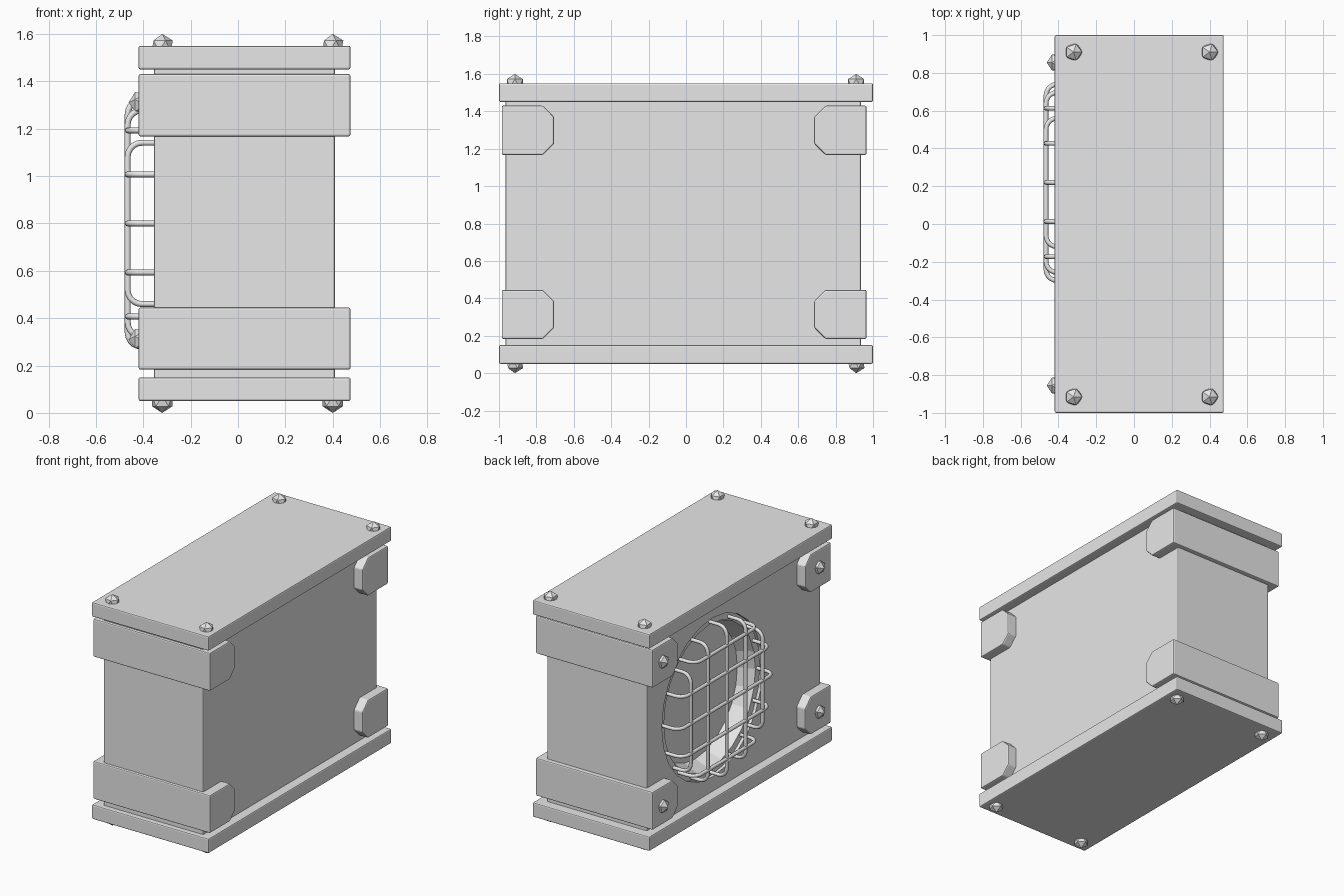
import bpy, bmesh
from math import sin, cos, pi, sqrt
from mathutils import Matrix, Vector

cube = bpy.data.objects.get("Cube")
if cube:
    bpy.data.objects.remove(cube, do_unlink=True)

grey = bpy.data.materials.new("plain_grey")
grey.use_nodes = True
grey.diffuse_color = (0.8, 0.8, 0.8, 1)
grey.node_tree.nodes["Principled BSDF"].inputs["Base Color"].default_value = (0.8, 0.8, 0.8, 1)


def add_object(name, data):
    obj = bpy.data.objects.new(name, data)
    bpy.context.collection.objects.link(obj)
    if not data.materials:
        data.materials.append(grey)
    return obj


def mesh_object(name, bm):
    bmesh.ops.recalc_face_normals(bm, faces=bm.faces)
    mesh = bpy.data.meshes.new(name)
    bm.to_mesh(mesh)
    bm.free()
    return add_object(name, mesh)


def apply_modifiers(obj):
    bpy.context.view_layer.objects.active = obj
    for mod in list(obj.modifiers):
        bpy.ops.object.modifier_apply(modifier=mod.name)


def prism(name, outline, x0, x1, bevel=0.008):
    """Extrude a (y, z) outline from x0 to x1 and soften its edges."""
    bm = bmesh.new()
    face = bm.faces.new([bm.verts.new((x0, y, z)) for y, z in outline])
    moved = bmesh.ops.extrude_face_region(bm, geom=[face])["geom"]
    verts = [v for v in moved if isinstance(v, bmesh.types.BMVert)]
    bmesh.ops.translate(bm, verts=verts, vec=(x1 - x0, 0, 0))
    obj = mesh_object(name, bm)
    mod = obj.modifiers.new("soft_edges", "BEVEL")
    mod.width = bevel
    mod.segments = 2
    apply_modifiers(obj)
    return obj


def rect(y0, y1, z0, z1):
    return [(y0, z0), (y1, z0), (y1, z1), (y0, z1)]


# Main case and its two end plates
X0, X1 = -0.42, 0.475
WALL = -0.355
MID_Y, MID_Z = 0.22, 0.8
body = prism("case_body", rect(-0.965, 0.935, 0.1, 1.5), WALL, 0.41)
prism("bottom_plate", rect(-1, 1, 0.05, 0.15), X0, X1)
prism("top_plate", rect(-1, 1, 1.45, 1.55), X0, X1)

# Stepped round recess, turned about the x axis and cut out of the case
SIDES = 24
profile = [(0.55, -0.05), (0.55, 0.02), (0.5, 0.02), (0.46, 0.13)]
bm = bmesh.new()
rings = []
for radius, depth in profile:
    rings.append([bm.verts.new((WALL + depth,
                                MID_Y + radius * cos(2 * pi * i / SIDES),
                                MID_Z + radius * sin(2 * pi * i / SIDES)))
                  for i in range(SIDES)])
for a, b in zip(rings, rings[1:]):
    for i in range(SIDES):
        j = (i + 1) % SIDES
        bm.faces.new((a[i], a[j], b[j], b[i]))
bm.faces.new(rings[0])
bm.faces.new(rings[-1])
cutter = mesh_object("recess_cutter", bm)
cutter.hide_render = True
cut = body.modifiers.new("recess", "BOOLEAN")
cut.operation = "DIFFERENCE"
cut.solver = "EXACT"
cut.object = cutter
apply_modifiers(body)
bpy.data.objects.remove(cutter, do_unlink=True)

# Corner guards with clipped inner corners
CLIP = 0.06
for end, outer, inner in (("front", -0.985, -0.705), ("back", 0.965, 0.685)):
    c = CLIP if inner > outer else -CLIP
    for level, z0, z1 in (("lower", 0.183, 0.445), ("upper", 1.167, 1.43)):
        prism(f"{level}_{end}_guard",
              [(outer, z0), (inner - c, z0), (inner, z0 + CLIP),
               (inner, z1 - CLIP), (inner - c, z1), (outer, z1)], X0, X1)


# Faceted studs, one point facing outward
def stud(name, place, direction):
    bm = bmesh.new()
    bmesh.ops.create_icosphere(bm, subdivisions=1, radius=0.05)
    turn = Vector((0, 0, 1)).rotation_difference(Vector(direction))
    bmesh.ops.transform(bm, matrix=Matrix.Translation(place) @ turn.to_matrix().to_4x4(),
                        verts=bm.verts)
    mesh_object(name, bm)


for end, y in (("front", -0.915), ("back", 0.91)):
    for side, x in (("right", -0.32), ("left", 0.4)):
        stud(f"top_{end}_{side}_stud", (x, y, 1.55), (0, 0, 1))
        stud(f"bottom_{end}_{side}_stud", (x, y, 0.05), (0, 0, -1))
for end, y in (("front", -0.855), ("back", 0.855)):
    for level, z in (("lower", 0.31), ("upper", 1.31)):
        stud(f"{level}_{end}_guard_stud", (-0.412, y, z), (-1, 0, 0))


# Wire grille: bent rods crossing over the recess
def rod(curve, offset, upright):
    half = sqrt(0.52 ** 2 - offset ** 2)
    out, bend = -0.466, 0.06
    side = [(WALL + 0.03, half)]
    for i in range(6):
        a = i / 5 * pi / 2
        side.append((out + bend * (1 - sin(a)), half - bend * (1 - cos(a))))
    path = side + [(x, -t) for x, t in reversed(side)]
    spline = curve.splines.new("POLY")
    spline.points.add(len(path) - 1)
    for point, (x, t) in zip(spline.points, path):
        y, z = (offset, t) if upright else (t, offset)
        point.co = (x, MID_Y + y, MID_Z + z, 1)


for name, upright in (("upright_grille_rods", True), ("level_grille_rods", False)):
    curve = bpy.data.curves.new(name, "CURVE")
    curve.dimensions = "3D"
    curve.bevel_depth = 0.0125
    curve.bevel_resolution = 2
    curve.use_fill_caps = True
    for offset in (-0.393, -0.207, 0, 0.207, 0.393):
        rod(curve, offset, upright)
    guide = add_object(name + "_guide", curve)
    bpy.context.view_layer.update()
    graph = bpy.context.evaluated_depsgraph_get()
    mesh = bpy.data.meshes.new_from_object(guide.evaluated_get(graph))
    bpy.data.objects.remove(guide, do_unlink=True)
    rods = add_object(name, mesh)
    for poly in mesh.polygons:
        poly.use_smooth = True
